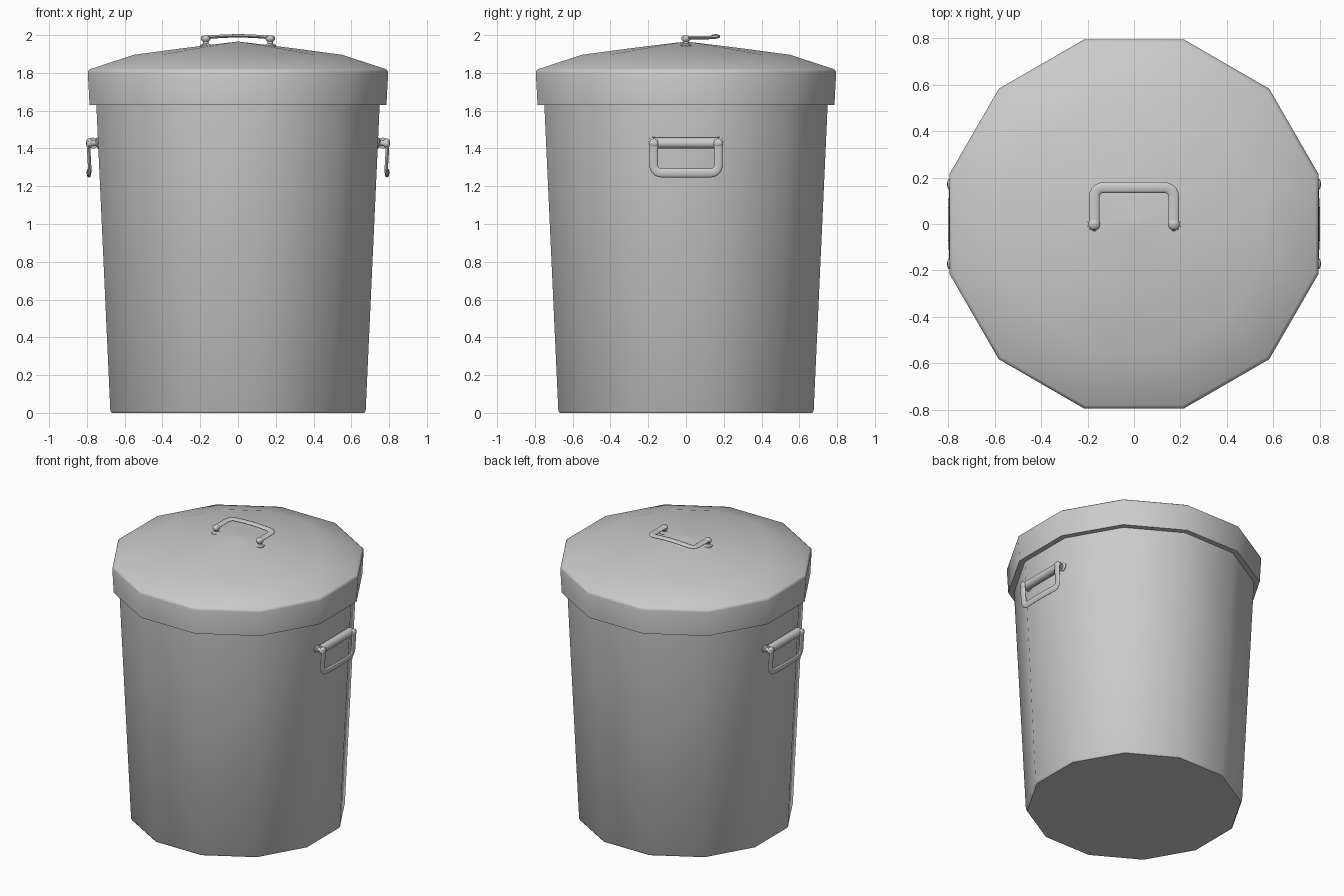
import bpy, bmesh, math
from mathutils import Matrix, Vector

if "Cube" in bpy.data.objects:
    bpy.data.objects.remove(bpy.data.objects["Cube"])


def finish(name, bm, matrix=None, angle=40):
    """Turn a bmesh into a smooth-by-angle object."""
    bmesh.ops.remove_doubles(bm, verts=bm.verts[:], dist=1e-5)
    bmesh.ops.recalc_face_normals(bm, faces=bm.faces[:])
    mesh = bpy.data.meshes.new(name)
    bm.to_mesh(mesh)
    bm.free()
    obj = bpy.data.objects.new(name, mesh)
    bpy.context.collection.objects.link(obj)
    if matrix:
        mesh.transform(matrix)
    bpy.ops.object.select_all(action='DESELECT')
    obj.select_set(True)
    bpy.context.view_layer.objects.active = obj
    bpy.ops.object.shade_smooth_by_angle(angle=math.radians(angle))
    return obj


def skin(bm, rings):
    """Bridge equal-sized vertex rings and cap both ends."""
    rows = [[bm.verts.new(p) for p in ring] for ring in rings]
    n = len(rows[0])
    for a, b in zip(rows, rows[1:]):
        for i in range(n):
            j = (i + 1) % n
            bm.faces.new((a[i], a[j], b[j], b[i]))
    bm.faces.new(rows[0])
    bm.faces.new(rows[-1])


def lathe(bm, profile, sides, centre=(0, 0)):
    """Revolve (flat-to-centre distance, z) pairs around a vertical axis."""
    k = 1 / math.cos(math.pi / sides)
    angles = [2 * math.pi * (i + 0.5) / sides for i in range(sides)]
    skin(bm, [[Vector((centre[0] + r * k * math.cos(a),
                       centre[1] + r * k * math.sin(a), z)) for a in angles]
              for r, z in profile])


# Tapered twelve-sided bin
bm = bmesh.new()
lathe(bm, [(0.668, 0), (0.676, 0.012), (0.75, 1.63), (0.755, 1.75)], 12)
finish("bin_body", bm)

# Domed lid with an overhanging rim
bm = bmesh.new()
lathe(bm, [(0.745, 1.63), (0.786, 1.63), (0.795, 1.80), (0.792, 1.812),
           (0.78, 1.821), (0.55, 1.896), (0.28, 1.932), (0.002, 1.966)], 12)
finish("lid", bm)

# Handle in local space: x along the pivots, y away from them, z off the wall
HALF, REACH, CORNER = 0.171, 0.157, 0.04


def loop_path():
    right = [(HALF, -0.012), (HALF, 0.05)]
    for i in range(6):
        a = math.radians(18 * i)
        right.append((HALF - CORNER + CORNER * math.cos(a),
                      REACH - CORNER + CORNER * math.sin(a)))
    right += [(0.09, REACH), (0.045, REACH)]
    return right + [(0, REACH)] + [(-x, y) for x, y in reversed(right)]


def make_handle(prefix, matrix, height, bar):
    # Flattened, slightly bowed U-shaped loop
    pts = [Vector((x, y, height + 0.009 * (1 - (x / HALF) ** 2)))
           for x, y in loop_path()]
    rings = []
    for i, p in enumerate(pts):
        t = (pts[min(i + 1, len(pts) - 1)] - pts[max(i - 1, 0)]).normalized()
        side = Vector((t.y, -t.x, 0)).normalized()
        up = side.cross(t)
        rings.append([p + side * 0.023 * math.cos(a) + up * 0.009 * math.sin(a)
                      for a in (2 * math.pi * k / 12 for k in range(12))])
    bm = bmesh.new()
    skin(bm, rings)
    finish(prefix + "_handle_loop", bm, matrix, 50)

    # Flanged posts with round heads
    bm = bmesh.new()
    for s in (-1, 1):
        lathe(bm, [(0.030, -0.012), (0.029, 0.004), (0.015, 0.012),
                   (0.014, height - 0.022), (0.024, height - 0.012),
                   (0.025, height), (0.019, height + 0.008),
                   (0.002, height + 0.012)], 12, (s * HALF, 0))
    finish(prefix + "_handle_posts", bm, matrix, 50)

    # Pivot bar between the posts
    if bar:
        bm = bmesh.new()
        bmesh.ops.create_cone(
            bm, cap_ends=True, segments=16, radius1=0.029, radius2=0.029,
            depth=2 * HALF,
            matrix=Matrix.Translation((0, 0, 0.026)) @ Matrix.Rotation(math.pi / 2, 4, 'Y'))
        finish(prefix + "_handle_bar", bm, matrix, 50)


make_handle("lid", Matrix.Translation((0, 0, 1.944)), 0.043, False)

# Side handles hang down along the slanted walls
hang = Matrix(((0, 0, 1, 0), (-1, 0, 0, 0), (0, -1, 0, 0), (0, 0, 0, 1)))
tilt = Matrix.Rotation(math.radians(3.5), 4, 'Y')
for name, turn in (("right", 0), ("left", math.pi)):
    make_handle(name, Matrix.Rotation(turn, 4, 'Z')
                @ Matrix.Translation((0.741, 0, 1.43)) @ tilt @ hang, 0.052, True)
